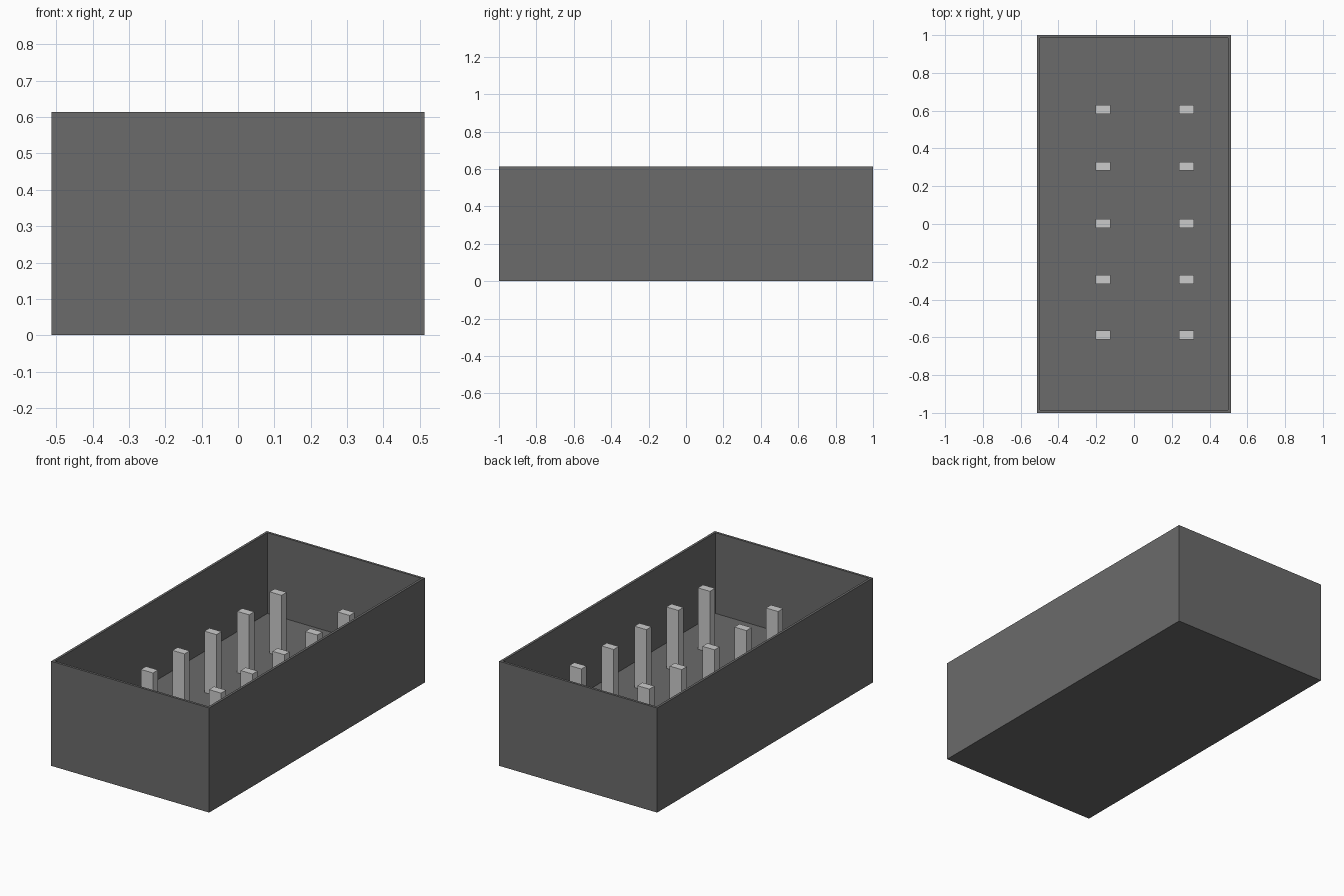
import bpy, bmesh
from mathutils import Vector

if "Cube" in bpy.data.objects:
    bpy.data.objects.remove(bpy.data.objects["Cube"])

HALF_X, HALF_Y, HEIGHT = 0.513, 1.0, 0.614
WALL, FLOOR, POST_TOP = 0.02, 0.14, 0.5


def box_bmesh(size, centre):
    bm = bmesh.new()
    bmesh.ops.create_cube(bm, size=1)
    bmesh.ops.scale(bm, vec=Vector(size), verts=bm.verts)
    bmesh.ops.translate(bm, vec=Vector(centre), verts=bm.verts)
    return bm


def add_object(name, bm, material=None):
    mesh = bpy.data.meshes.new(name)
    bm.normal_update()
    bm.to_mesh(mesh)
    bm.free()
    if material:
        mesh.materials.append(material)
    obj = bpy.data.objects.new(name, mesh)
    bpy.context.collection.objects.link(obj)
    return obj


dark = bpy.data.materials.new("dark_grey")
dark.diffuse_color = (0.147, 0.147, 0.147, 1)
dark.use_nodes = True
dark.node_tree.nodes["Principled BSDF"].inputs["Base Color"].default_value = dark.diffuse_color

# Open tray: block with the top inset and sunk to the raised floor
bm = box_bmesh((2 * HALF_X, 2 * HALF_Y, HEIGHT), (0, 0, HEIGHT / 2))
bm.normal_update()
top = max(bm.faces, key=lambda f: f.calc_center_median().z)
bmesh.ops.inset_individual(bm, faces=[top], thickness=WALL)
sunk = bmesh.ops.extrude_discrete_faces(bm, faces=[top])["faces"][0]
bmesh.ops.translate(bm, vec=(0, 0, FLOOR - HEIGHT), verts=sunk.verts)
add_object("tray", bm, dark)

# Two rows of five posts standing on the floor
base = FLOOR - 0.005
for row, x in (("left", -0.164), ("right", 0.278)):
    for i, y in enumerate((-0.587, -0.294, 0.002, 0.306, 0.606)):
        bm = box_bmesh((0.078, 0.047, POST_TOP - base),
                       (x, y, (POST_TOP + base) / 2))
        add_object(f"{row}_post_{i + 1}", bm)
